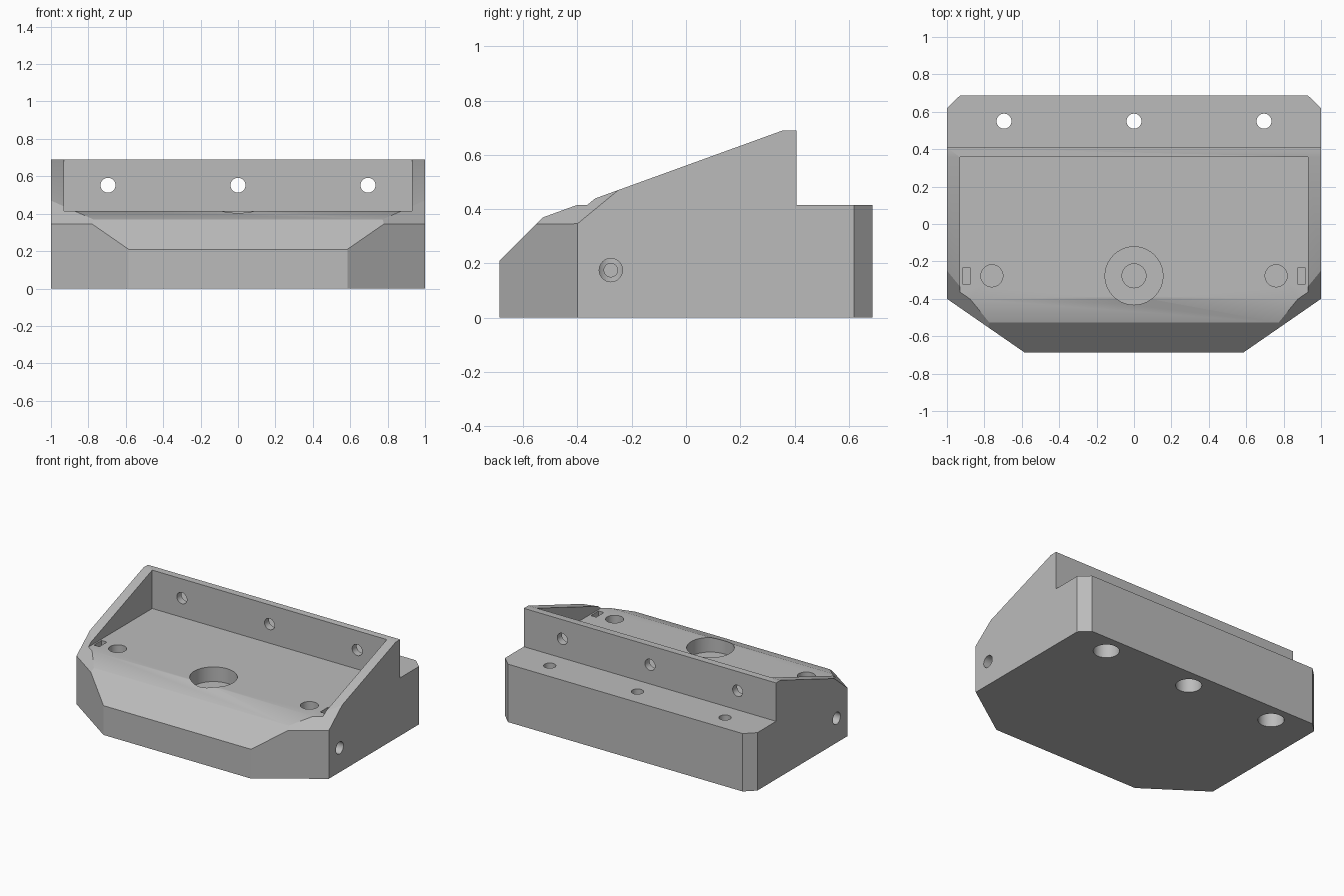
import bpy, bmesh
from math import pi
from mathutils import Vector

old = bpy.data.objects.get("Cube")
if old:
    bpy.data.objects.remove(old, do_unlink=True)

grey = bpy.data.materials.new("plain_grey")
grey.use_nodes = True
colour = (0.5, 0.5, 0.5, 1)
grey.diffuse_color = colour
grey.node_tree.nodes["Principled BSDF"].inputs["Base Color"].default_value = colour

FLOOR, TOP, BACK = 0.415, 0.69, 0.687
POCKET_X, WALL_IN, WALL_OUT = 0.93, 0.357, 0.408
HOLE_Y, SCREW_Z = -0.277, 0.175

# Solid block from its plan outline
half = [(0.585, -BACK), (1, -0.4), (1, 0.62), (POCKET_X, BACK)]
outline = half + [(-x, y) for x, y in reversed(half)]
bm = bmesh.new()
base = bm.faces.new([bm.verts.new((x, y, 0)) for x, y in outline])
top = bmesh.ops.extrude_face_region(bm, geom=[base])["geom"]
bmesh.ops.translate(bm, vec=(0, 0, TOP),
                    verts=[v for v in top if isinstance(v, bmesh.types.BMVert)])
bmesh.ops.recalc_face_normals(bm, faces=bm.faces)


def slice_off(point, normal):
    """Remove everything on the normal's side and cap the cut."""
    geom = bm.verts[:] + bm.edges[:] + bm.faces[:]
    cut = bmesh.ops.bisect_plane(bm, geom=geom, plane_co=point, plane_no=normal,
                                 clear_outer=True)["geom_cut"]
    edges = [e for e in cut if isinstance(e, bmesh.types.BMEdge)]
    bmesh.ops.contextual_create(bm, geom=edges)
    bmesh.ops.recalc_face_normals(bm, faces=bm.faces)


# Front bevel, corner bevels and sloping wall tops
slice_off((0, -BACK, 0.21), (0, -1, 1))
for side in (-1, 1):
    out = Vector((0.285 * side, -0.415, 0)).normalized()
    slice_off((side, -0.4, 0.346), out + Vector((0, 0, 1)))
slice_off((0, WALL_IN, TOP), (0, -0.22, 0.607))

mesh = bpy.data.meshes.new("bracket_body")
bm.to_mesh(mesh)
bm.free()
body = bpy.data.objects.new("bracket_body", mesh)
bpy.context.collection.objects.link(body)
mesh.materials.append(grey)


def cut(cutter):
    """Subtract a helper from the body, then discard the helper."""
    cutter.hide_render = True
    cutter.data.materials.append(grey)
    mod = body.modifiers.new("cut", "BOOLEAN")
    mod.operation, mod.solver, mod.object = "DIFFERENCE", "EXACT", cutter
    bpy.context.view_layer.objects.active = body
    bpy.ops.object.modifier_apply(modifier=mod.name)
    bpy.data.objects.remove(cutter, do_unlink=True)


def cut_box(low, high):
    low, high = Vector(low), Vector(high)
    bpy.ops.mesh.primitive_cube_add(size=1, location=(low + high) / 2)
    box = bpy.context.object
    for v in box.data.vertices:
        v.co *= high - low
    cut(box)


def cut_hole(start, end, radius):
    start, end = Vector(start), Vector(end)
    axis = end - start
    bpy.ops.mesh.primitive_cylinder_add(
        vertices=40, radius=radius, depth=axis.length, location=(start + end) / 2,
        rotation=axis.to_track_quat("Z", "Y").to_euler())
    cut(bpy.context.object)


# Open pocket and rear ledge
cut_box((-POCKET_X, -1, FLOOR), (POCKET_X, WALL_IN, 1))
cut_box((-2, WALL_OUT, FLOOR), (2, 1, 1))

# Wall holes, and ledge holes counterbored from below
for x in (-0.695, 0, 0.695):
    cut_hole((x, 0.3, 0.552), (x, 0.5, 0.552), 0.04)
    cut_hole((x, 0.55, -0.1), (x, 0.55, 0.5), 0.04)
    cut_hole((x, 0.55, -0.1), (x, 0.55, 0.3), 0.085)

# Central stepped recess
cut_hole((0, HOLE_Y, 0.31), (0, HOLE_Y, 0.5), 0.155)
cut_hole((0, HOLE_Y, 0.08), (0, HOLE_Y, 0.4), 0.064)

# Pin sockets, nut slots and side screw holes
for s in (-1, 1):
    cut_hole((s * 0.76, HOLE_Y, 0.08), (s * 0.76, HOLE_Y, 0.5), 0.059)
    x1, x2 = sorted((s * 0.875, s * 0.918))
    cut_box((x1, HOLE_Y - 0.043, 0.12), (x2, HOLE_Y + 0.043, 0.5))
    cut_hole((s * 0.78, HOLE_Y, SCREW_Z), (s * 1.1, HOLE_Y, SCREW_Z), 0.043)
    cut_hole((s * 0.66, HOLE_Y, SCREW_Z), (s * 0.8, HOLE_Y, SCREW_Z), 0.025)

# Crisp edges with smooth hole walls
bpy.ops.object.select_all(action="DESELECT")
body.select_set(True)
bpy.context.view_layer.objects.active = body
bpy.ops.object.shade_smooth_by_angle(angle=pi / 9)
